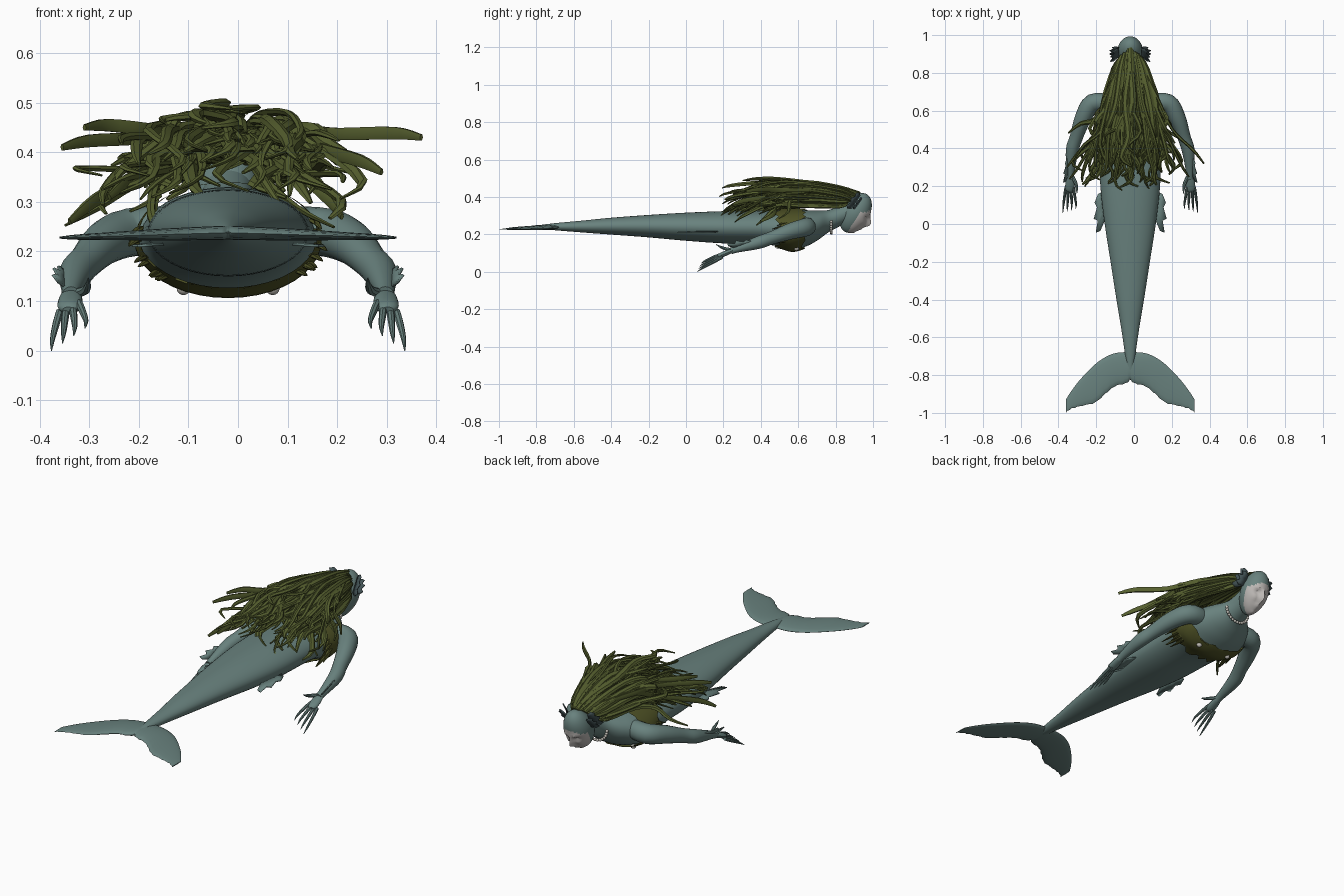
import bpy, bmesh, math, random
from mathutils import Vector, Matrix

if "Cube" in bpy.data.objects:
    bpy.data.objects.remove(bpy.data.objects["Cube"])
random.seed(11)
CX = -0.02  # the body's own centre line


def material(name, rgb):
    m = bpy.data.materials.new(name)
    m.use_nodes = True
    m.diffuse_color = (*rgb, 1)
    m.node_tree.nodes["Principled BSDF"].inputs["Base Color"].default_value = (*rgb, 1)
    return m


SKIN = material("teal skin", (0.14, 0.222, 0.208))
HAIR = material("olive weed hair", (0.092, 0.115, 0.028))
BAND = material("dark weed", (0.078, 0.085, 0.019))
FACE = material("pale face", (0.51, 0.485, 0.465))
FIN = material("dark fin", (0.055, 0.085, 0.09))
PEARL = material("pearl", (0.55, 0.53, 0.48))


def finish(name, bm, *mats):
    bmesh.ops.recalc_face_normals(bm, faces=bm.faces)
    me = bpy.data.meshes.new(name)
    bm.to_mesh(me)
    bm.free()
    for m in mats:
        me.materials.append(m)
    ob = bpy.data.objects.new(name, me)
    bpy.context.collection.objects.link(ob)
    return ob


def smooth(rows, n=4):
    """Catmull-Rom resampling of rows of numbers."""
    rows = [Vector(r) for r in rows]
    out = []
    for i in range(len(rows) - 1):
        a, b, c, d = rows[max(i - 1, 0)], rows[i], rows[i + 1], rows[min(i + 2, len(rows) - 1)]
        for k in range(n):
            t = k / n
            out.append(0.5 * (2 * b + (c - a) * t + (2 * a - 5 * b + 4 * c - d) * t ** 2
                              + (3 * b - a - 3 * c + d) * t ** 3))
    return out + [rows[-1]]


def loft(bm, rings, sides, caps=True):
    """Skin elliptical rings given as (centre, half axis u, half axis v)."""
    loops = []
    for c, u, v in rings:
        angles = [2 * math.pi * k / sides for k in range(sides)]
        loops.append([bm.verts.new(c + u * math.cos(a) + v * math.sin(a)) for a in angles])
    for p, q in zip(loops, loops[1:]):
        for k in range(sides):
            j = (k + 1) % sides
            bm.faces.new((p[k], p[j], q[j], q[k]))
    if caps:
        bm.faces.new(loops[0])
        bm.faces.new(loops[-1])
    return loops


def tube(bm, rows, sides=8, flat=1.0, ref=Vector((0, 0, 1)), n=4):
    """Tapered tube through rows of (x, y, z, radius)."""
    rows = smooth(rows, n)
    pts = [r.to_3d() for r in rows]
    rings = []
    for i, r in enumerate(rows):
        t = pts[min(i + 1, len(pts) - 1)] - pts[max(i - 1, 0)]
        u = t.cross(ref).normalized()
        v = u.cross(t).normalized()
        rad = max(r[3], 0.0008)
        rings.append((pts[i], u * rad, v * rad * flat))
    loft(bm, rings, sides)


def ball(bm, centre, r):
    bmesh.ops.create_uvsphere(bm, u_segments=12, v_segments=8, radius=r,
                              matrix=Matrix.Translation(centre))


def fin(name, a, b, out, spikes, mat):
    """Spiky webbed fin from root line a-b, fanning along out."""
    a, b, out = Vector(a), Vector(b), Vector(out)
    bm = bmesh.new()
    prev = None
    for i in range(2 * spikes + 1):
        t = i / (2 * spikes)
        base = a.lerp(b, t)
        reach = (0.3 + 0.7 * math.sin(math.pi * (0.1 + 0.6 * t))) * (1 if i % 2 else 0.66)
        cur = bm.verts.new(base), bm.verts.new(base + (out + (b - a) * (t - 0.5) * 0.6) * reach)
        if prev:
            bm.faces.new((prev[0], cur[0], cur[1], prev[1]))
        prev = cur
    ob = finish(name, bm, mat)
    mod = ob.modifiers.new("thickness", "SOLIDIFY")
    mod.thickness, mod.offset = 0.005, 0


def body_rings(rows, grow=0.0):
    return [(Vector((CX, y, z)), Vector((rx + grow, 0, 0)), Vector((0, 0, rz + grow)))
            for y, z, rx, rz in rows]


# Tail, torso and neck in one loft: y, centre height, half width, half height
body = smooth([(-0.79, 0.24, 0.011, 0.009), (-0.7, 0.241, 0.026, 0.019), (-0.55, 0.242, 0.048, 0.032),
               (-0.4, 0.244, 0.073, 0.045), (-0.2, 0.244, 0.104, 0.06), (0, 0.241, 0.135, 0.075),
               (0.2, 0.238, 0.158, 0.086), (0.4, 0.237, 0.165, 0.09), (0.49, 0.233, 0.17, 0.096),
               (0.57, 0.223, 0.179, 0.107), (0.65, 0.234, 0.166, 0.095), (0.71, 0.25, 0.125, 0.077),
               (0.76, 0.27, 0.076, 0.06), (0.81, 0.292, 0.057, 0.055), (0.88, 0.325, 0.05, 0.05)], 5)
bm = bmesh.new()
loft(bm, body_rings(body), 40)
finish("tail_and_torso", bm, SKIN)

# Weed band round the chest, with a ragged edge and loose fronds
bm = bmesh.new()
loops = loft(bm, body_rings([r for r in body if 0.48 < r[0] < 0.64], 0.01), 40, False)
for k in range(40):
    loops[0][k].co.y += random.uniform(-0.02, 0.02)
    loops[-1][k].co.y += random.uniform(-0.02, 0.012)
for k in range(18):
    s = random.choice((-1, 1))
    a = random.uniform(-0.8, 0.35)
    x, z = s * math.cos(a), math.sin(a)
    L = random.uniform(0.05, 0.13)
    tube(bm, [(CX + 0.178 * x, 0.54, 0.226 + 0.108 * z, 0.009),
              (CX + 0.188 * x, 0.54 - L * 0.5, 0.222 + 0.108 * z, 0.009),
              (CX + 0.2 * x, 0.54 - L, 0.212 + 0.1 * z, 0.002)], 6, 0.5)
finish("chest_band", bm, BAND)

# Necklace hanging under the neck, and the two pearls on the band
bm = bmesh.new()
for k in range(15):
    a = math.pi * (1 + k / 14)
    ball(bm, (CX + 0.068 * math.cos(a), 0.777, 0.268 + 0.062 * math.sin(a)), 0.0075)
for s in (-1, 1):
    ball(bm, (CX + s * 0.09, 0.59, 0.126), 0.014)
finish("pearls", bm, PEARL)

# Head: x across, y out of the face, z to the crown, then tilted
bm = bmesh.new()
bmesh.ops.create_uvsphere(bm, u_segments=48, v_segments=36, radius=1)
bumps = [(0, -0.18, 0.13, 0.22, 0.022), (0, 0.02, 0.1, 0.2, 0.012), (0, -0.5, 0.25, 0.07, 0.008),
         (0, -0.62, 0.2, 0.06, 0.006), (0, -0.85, 0.25, 0.12, 0.008), (-0.4, 0.06, 0.2, 0.1, -0.011),
         (0.4, 0.06, 0.2, 0.1, -0.011), (-0.4, 0.25, 0.28, 0.08, 0.006), (0.4, 0.25, 0.28, 0.08, 0.006),
         (-0.5, -0.2, 0.2, 0.15, 0.005), (0.5, -0.2, 0.2, 0.15, 0.005)]
for f in bm.faces:
    c = f.calc_center_median()
    mask = c.y > 0.22 + 0.3 * max(c.z, 0) and c.z < 0.5 - 0.4 * c.x ** 2
    f.material_index = 1 if mask else 0
for v in bm.verts:
    x, y, z = v.co
    push = sum(h * math.exp(-((x - bx) / wx) ** 2 - ((z - bz) / wz) ** 2)
               for bx, bz, wx, wz, h in bumps) if y > 0 else 0
    jaw = 1 - 0.2 * max(-z, 0) ** 1.5
    v.co = (0.069 * x * jaw, 0.073 * y + push * max(y, 0) ** 0.5, 0.116 * z)
tilt = Matrix.Translation((CX, 0.907, 0.315)) @ Matrix.Rotation(math.radians(-31), 4, "X")
bmesh.ops.transform(bm, matrix=tilt, verts=bm.verts)
finish("head", bm, SKIN, FACE)

# Paired parts
for s, side in ((1, "left"), (-1, "right")):
    def P(d, y, z, *r):
        return (CX + s * d, y, z, *r)

    # Arm, hand and clawed fingers
    bm = bmesh.new()
    tube(bm, [P(0.11, 0.64, 0.246, 0.046), P(0.2, 0.64, 0.238, 0.049), P(0.25, 0.56, 0.217, 0.044),
              P(0.285, 0.46, 0.182, 0.035), P(0.307, 0.39, 0.157, 0.034), P(0.316, 0.28, 0.125, 0.021),
              P(0.317, 0.24, 0.112, 0.018)], 20)
    tube(bm, [P(0.316, 0.265, 0.12, 0.016), P(0.318, 0.225, 0.104, 0.024), P(0.32, 0.185, 0.088, 0.024),
              P(0.322, 0.17, 0.082, 0.012)], 14, 0.55)
    for k in range(4):
        root = 0.301 + 0.013 * k
        tip = 0.287 + 0.0225 * k
        dz = 0.015 * k
        tube(bm, [P(root, 0.195, 0.096 - dz * 0.4, 0.008), P((root + tip) / 2, 0.15, 0.08 - dz * 0.6, 0.0075),
                  P(tip, 0.105 - 0.004 * k, 0.06 - dz * 0.85, 0.005),
                  P(tip + 0.002, 0.08 - 0.007 * k, 0.045 - dz, 0.001)], 8)
    tube(bm, [P(0.305, 0.25, 0.116, 0.01), P(0.288, 0.215, 0.122, 0.009), P(0.283, 0.185, 0.133, 0.006),
              P(0.282, 0.16, 0.147, 0.001)], 8)
    finish(side + "_arm", bm, SKIN)

    # Webbed fins on forearm, hip and head
    fin(side + "_forearm_fin", P(0.322, 0.36, 0.15), P(0.325, 0.27, 0.125), (s * 0.03, -0.05, 0.03), 3, SKIN)
    fin(side + "_hip_fin", P(0.15, 0.17, 0.215), P(0.13, 0.03, 0.215), (s * 0.055, -0.075, -0.004), 3, SKIN)
    fin(side + "_ear_fin", P(0.06, 0.93, 0.41), P(0.062, 0.885, 0.34), (s * 0.045, -0.025, 0.018), 3, FIN)
    fin(side + "_ear_fin_front", P(0.06, 0.935, 0.385), P(0.062, 0.9, 0.335), (s * 0.05, 0.0, 0.02), 3, FIN)

    # Tail fluke: distance out, leading edge, trailing edge, half thickness
    fluke = smooth([(0, -0.678, -0.825, 0.014), (0.02, -0.678, -0.845, 0.014), (0.08, -0.684, -0.862, 0.013),
                    (0.13, -0.704, -0.9, 0.012), (0.185, -0.742, -0.947, 0.01), (0.262, -0.82, -0.967, 0.007),
                    (0.31, -0.882, -0.98, 0.005), (0.34, -0.928, -1.0, 0.002)], 5)
    bm = bmesh.new()
    rings = []
    for i, (d, lead, trail, h) in enumerate(fluke):
        trail += 0.005 * abs(math.sin(i * 0.9)) * (i < len(fluke) - 1)
        rings.append((Vector(P(d, (lead + trail) / 2, 0.238 - 0.01 * d / 0.34)),
                      Vector((0, (lead - trail) / 2, 0)), Vector((0, 0, h))))
    loft(bm, rings, 16)
    finish(side + "_fluke", bm, SKIN)

# Hair: broad flattened weed strands sweeping back from the scalp
bm = bmesh.new()
R = random.uniform
for k in range(120):
    a = -1 + 2 * ((k * 0.618) % 1)
    low = R(0, 1)
    end = R(0.16, 0.46) + 0.05 * abs(a)
    spread = R(0.14, 0.3)
    w = R(0.011, 0.019)
    drop = 0.045 * a * a
    lift = R(-0.11, 0.04) - 0.03 * low
    mid = (0.62 + end) / 2
    tube(bm, [(CX + 0.054 * a, 0.935 - 0.05 * abs(a) - 0.03 * low, 0.422 - drop * 0.9 - 0.02 * low, w * 0.6),
              (CX + 0.09 * a, 0.82, 0.457 - drop - 0.07 * low, w),
              (CX + 0.14 * a + R(-0.02, 0.02), 0.64, 0.488 - drop - 0.1 * low, w),
              (CX + 0.18 * a + R(-0.04, 0.04), mid, 0.498 - drop - 0.1 * low + lift * 0.3, w * 0.95),
              (CX + spread * a + R(-0.04, 0.04), end + 0.05, 0.478 - drop - 0.07 * low + lift * 0.8, w * 0.75),
              (CX + spread * a * 1.08 + R(-0.05, 0.05), end, 0.465 - drop - 0.07 * low + lift, w * 0.3)],
         6, 0.6, Vector((R(-0.9, 0.9), 0, 1)), 3)
# Stray locks that swing out to the sides, standing on edge
for x, y, z in ((0.37, 0.32, 0.43), (-0.355, 0.3, 0.41), (-0.34, 0.24, 0.26), (0.29, 0.25, 0.36),
                (0.21, 0.4, 0.27), (-0.31, 0.35, 0.45), (-0.26, 0.2, 0.31)):
    tube(bm, [(CX + 0.1 * x, 0.88, 0.42, 0.005), (CX + 0.4 * x, 0.66, 0.44, 0.008),
              (0.55 * x, 0.5, z * 0.4 + 0.265, 0.008), (0.85 * x, y + 0.07, z * 0.8 + 0.095, 0.008),
              (x, y, z, 0.004)], 6, 1.8)
finish("hair", bm, HAIR)

# Smooth shading with the sharp edges kept
for ob in bpy.context.scene.objects:
    ob.select_set(ob.type == "MESH")
    if ob.type == "MESH":
        bpy.context.view_layer.objects.active = ob
bpy.ops.object.shade_smooth_by_angle(angle=math.radians(40))
